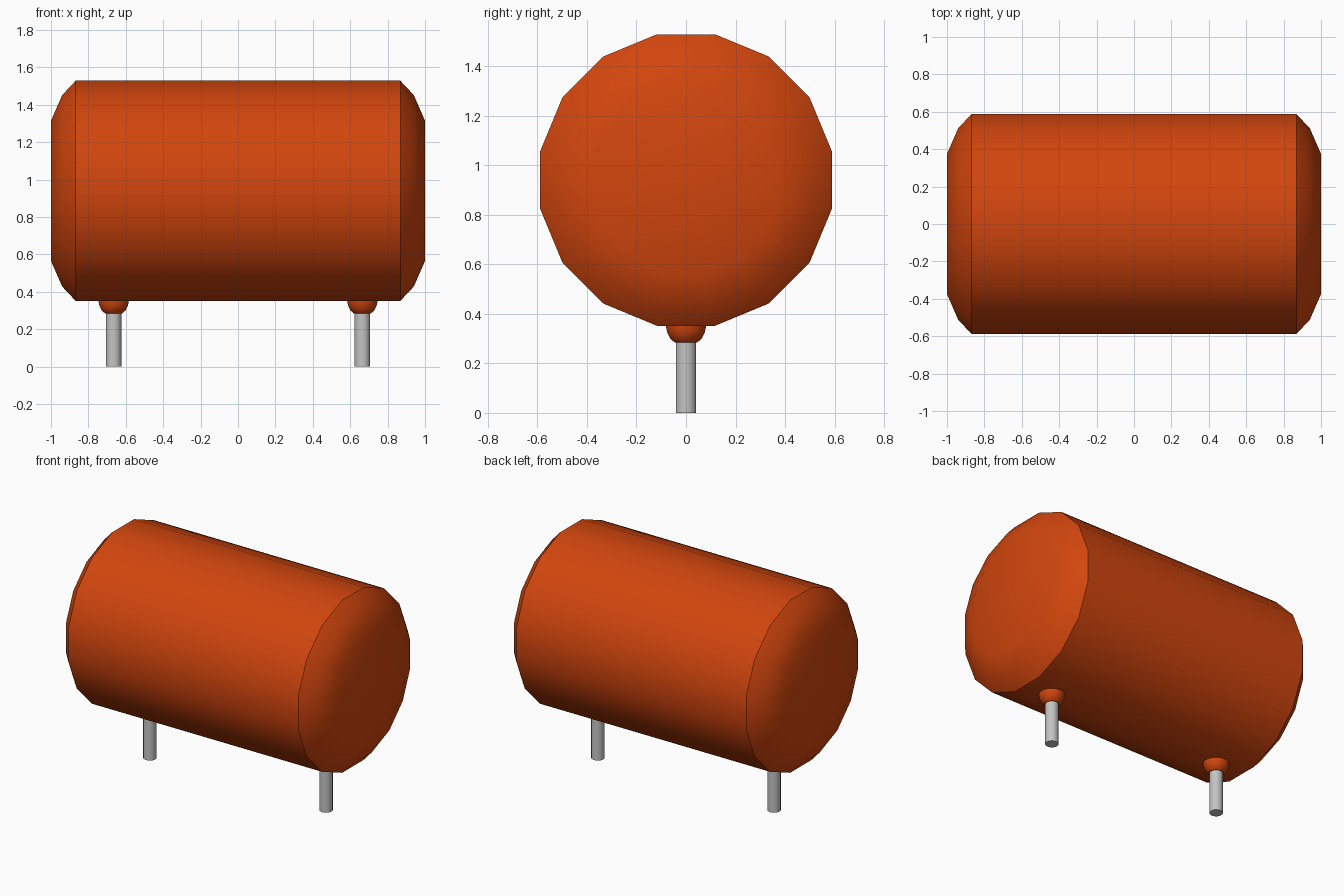
import bpy, bmesh, math
from mathutils import Matrix

cube = bpy.data.objects.get("Cube")
if cube:
    bpy.data.objects.remove(cube, do_unlink=True)


def material(name, rgb, roughness):
    m = bpy.data.materials.new(name)
    m.use_nodes = True
    m.diffuse_color = (*rgb, 1)
    bsdf = m.node_tree.nodes["Principled BSDF"]
    bsdf.inputs["Base Color"].default_value = (*rgb, 1)
    bsdf.inputs["Roughness"].default_value = roughness
    return m


orange = material("burnt orange", (0.64, 0.06, 0.004), 0.5)
grey = material("wire grey", (0.55, 0.55, 0.55), 0.4)


def lathe(name, profile, sides, mat, matrix):
    """Closed solid of revolution about local z from (radius, height) points."""
    bm = bmesh.new()
    rings = []
    for r, h in profile:
        angles = [2 * math.pi * (i + 0.5) / sides for i in range(sides)]
        rings.append([bm.verts.new((r * math.cos(a), r * math.sin(a), h)) for a in angles])
    for low, high in zip(rings, rings[1:]):
        for i in range(sides):
            j = (i + 1) % sides
            bm.faces.new((low[i], low[j], high[j], high[i]))
    bm.faces.new(rings[0][::-1])
    bm.faces.new(rings[-1])
    mesh = bpy.data.meshes.new(name)
    bm.to_mesh(mesh)
    bm.free()
    mesh.transform(matrix)
    mesh.materials.append(mat)
    obj = bpy.data.objects.new(name, mesh)
    bpy.context.collection.objects.link(obj)
    bpy.ops.object.select_all(action="DESELECT")
    obj.select_set(True)
    bpy.context.view_layer.objects.active = obj
    bpy.ops.object.shade_smooth_by_angle(angle=math.radians(30))
    return obj


# Body: sixteen-sided barrel lying along x, with rounded ends
end = [(0.382, 1.0), (0.522, 0.94), (0.6, 0.868)]
lathe("body", [(r, -x) for r, x in end] + end[::-1], 16, orange,
      Matrix.Translation((0, 0, 0.94)) @ Matrix.Rotation(math.pi / 2, 4, "Y"))

# Two wire legs, each with a rounded collar under the body
for side, x in (("left", 0.665), ("right", -0.665)):
    place = Matrix.Translation((x, 0, 0))
    lathe(side + "_collar",
          [(0.046, 0.284), (0.065, 0.3), (0.077, 0.324), (0.083, 0.35), (0.083, 0.38)],
          16, orange, place)
    lathe(side + "_leg", [(0.042, 0), (0.042, 0.32)], 16, grey, place)
